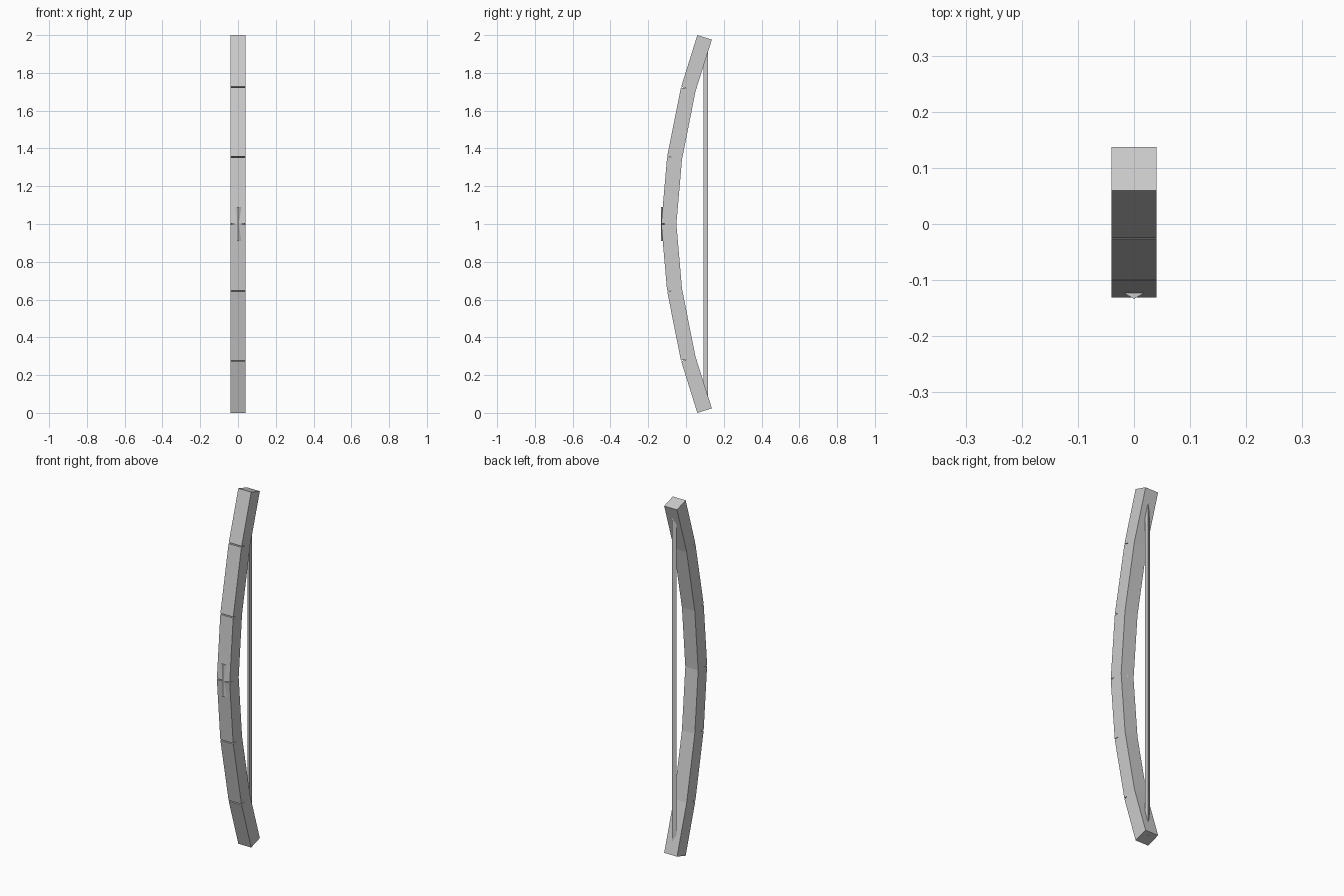
import bpy, bmesh, math
from mathutils import Vector

if "Cube" in bpy.data.objects:
    bpy.data.objects.remove(bpy.data.objects["Cube"])

grey = bpy.data.materials.new("light grey")
grey.diffuse_color = (0.6, 0.6, 0.6, 1)
grey.use_nodes = True
grey.node_tree.nodes["Principled BSDF"].inputs["Base Color"].default_value = grey.diffuse_color


def finish(bm, name):
    bmesh.ops.recalc_face_normals(bm, faces=bm.faces)
    me = bpy.data.meshes.new(name)
    bm.to_mesh(me)
    bm.free()
    me.materials.append(grey)
    ob = bpy.data.objects.new(name, me)
    bpy.context.collection.objects.link(ob)
    return ob


def prism(name, outline, vec):
    # outline of 3D points extruded along vec
    bm = bmesh.new()
    face = bm.faces.new([bm.verts.new(p) for p in outline])
    new = bmesh.ops.extrude_face_region(bm, geom=[face])["geom"]
    bmesh.ops.translate(bm, vec=vec, verts=[g for g in new if isinstance(g, bmesh.types.BMVert)])
    return finish(bm, name)


# Bow limbs: half profiles (y, z) from the grip to the tip
outer = [(-0.131, 1.0), (-0.1, 1.355), (-0.026, 1.725), (0.06, 2.0)]
inner = [(-0.051, 1.0), (-0.021, 1.345), (0.051, 1.705), (0.137, 1.976)]
HALF_W = 0.04
GAP = 0.003      # half width of the joint notch at the front
DEPTH = 0.03     # how deep the notch runs in


def notch_root(o, i):
    o, i = Vector(o), Vector(i)
    return o + (i - o).normalized() * DEPTH


for side, sign in (("upper", 1), ("lower", -1)):
    for k in range(3):
        o0, o1 = Vector(outer[k]), Vector(outer[k + 1])
        along = (o1 - o0).normalized() * GAP
        pts = [notch_root(outer[k], inner[k]), o0 + along]
        if k < 2:
            pts += [o1 - along, notch_root(outer[k + 1], inner[k + 1])]
        else:
            pts += [o1]
        pts += [Vector(inner[k + 1]), Vector(inner[k])]
        prism(f"{side}_limb_{k + 1}",
              [(-HALF_W, p.x, 1 + sign * (p.y - 1)) for p in pts],
              (2 * HALF_W, 0, 0))


def rod(name, sides, radius, y, z0, z1, start):
    ring = [(radius * math.cos(start + 2 * math.pi * i / sides),
             y + radius * math.sin(start + 2 * math.pi * i / sides), z0) for i in range(sides)]
    return prism(name, ring, (0, 0, z1 - z0))


# Hexagonal grip core, just breaking through the middle of the bow
rod("grip", 6, 0.042, -0.0915, 0.91, 1.09, math.pi / 2)

# Three-sided bow string
rod("string", 3, 0.0135, 0.105, 0.017, 1.983, math.pi)
